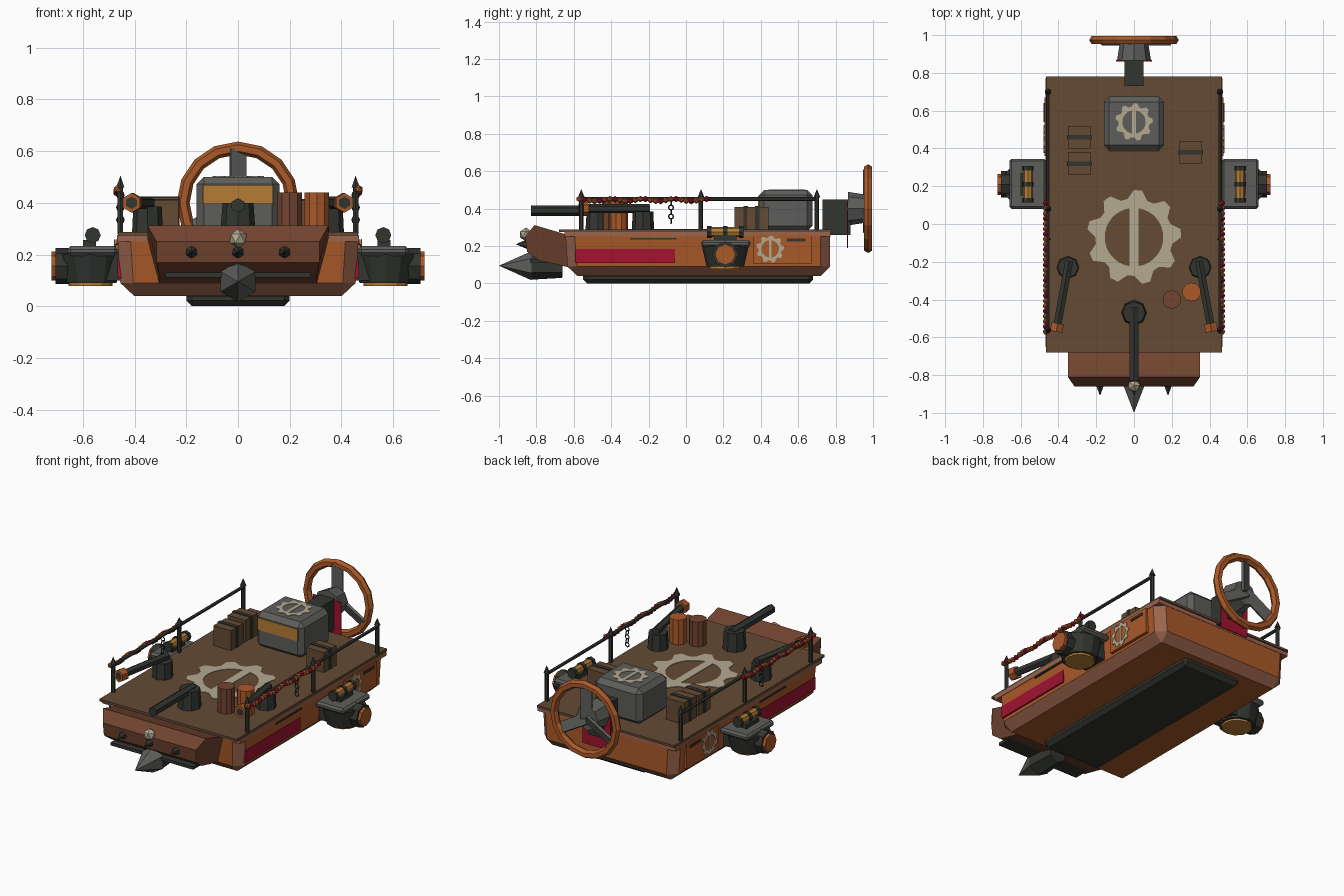
import bpy, bmesh, math
from mathutils import Vector, Matrix

cube = bpy.data.objects.get("Cube")
if cube:
    bpy.data.objects.remove(cube, do_unlink=True)


def material(name, r, g, b):
    m = bpy.data.materials.new(name)
    m.use_nodes = True
    m.diffuse_color = (r, g, b, 1)
    m.node_tree.nodes["Principled BSDF"].inputs["Base Color"].default_value = (r, g, b, 1)
    return m


ORANGE = material("rust orange", .40, .10, .022)
TRIM = material("worn copper", .33, .13, .075)
BROWN = material("red brown", .17, .058, .03)
DECK = material("deck brown", .125, .07, .033)
GRAY = material("steel gray", .11, .11, .105)
DARK = material("dark iron", .032, .036, .03)
RED = material("crimson", .36, .006, .03)
YELLOW = material("amber", .46, .2, .035)
BONE = material("bone", .46, .40, .28)


def finish(bm, name, *mats):
    bmesh.ops.recalc_face_normals(bm, faces=bm.faces[:])
    mesh = bpy.data.meshes.new(name)
    bm.to_mesh(mesh)
    bm.free()
    for m in mats:
        mesh.materials.append(m)
    ob = bpy.data.objects.new(name, mesh)
    bpy.context.collection.objects.link(ob)
    return ob


def box(name, x, y, z, mat, bevel=0.0):
    """Box from (min, max) ranges, with optional chamfered edges."""
    bm = bmesh.new()
    bmesh.ops.create_cube(bm, size=1)
    for v in bm.verts:
        for i, (lo, hi) in enumerate((sorted(x), sorted(y), sorted(z))):
            v.co[i] = lo if v.co[i] < 0 else hi
    if bevel:
        bmesh.ops.bevel(bm, geom=bm.edges[:], offset=bevel, segments=1, affect='EDGES')
    return finish(bm, name, mat)


def rod(name, a, b, r, mat, r2=None, sides=8):
    """Cylinder or cone from point a to point b."""
    a, b = Vector(a), Vector(b)
    d = b - a
    turn = d.to_track_quat('Z', 'Y').to_matrix().to_4x4()
    bm = bmesh.new()
    bmesh.ops.create_cone(bm, cap_ends=True, segments=sides, radius1=r,
                          radius2=r if r2 is None else r2, depth=d.length,
                          matrix=Matrix.Translation((a + b) / 2) @ turn)
    return finish(bm, name, mat)


def ball(bm, co, r, index=0, sub=1):
    new = bmesh.ops.create_icosphere(bm, subdivisions=sub, radius=r,
                                     matrix=Matrix.Translation(co))
    for v in new["verts"]:
        for f in v.link_faces:
            f.material_index = index


def cog(name, r, mat, place, teeth=9):
    """Thin toothed ring with one upright spoke, lying in its local XY plane."""
    bm = bmesh.new()
    n = teeth * 4
    rims = []
    for i in range(n):
        a = 2 * math.pi * i / n
        outer = r if i % 4 < 2 else r * .82
        rims.append([bm.verts.new((math.cos(a) * q, math.sin(a) * q, 0))
                     for q in (r * .62, outer)])
    for i in range(n):
        p, q = rims[i], rims[(i + 1) % n]
        bm.faces.new((p[0], p[1], q[1], q[0]))
    w, h = r * .1, r * .7
    bm.faces.new([bm.verts.new((x, y, 0)) for x, y in ((-w, -h), (w, -h), (w, h), (-w, h))])
    new = bmesh.ops.extrude_face_region(bm, geom=bm.faces[:])["geom"]
    bmesh.ops.translate(bm, vec=(0, 0, .004),
                        verts=[g for g in new if isinstance(g, bmesh.types.BMVert)])
    bm.transform(place)
    return finish(bm, name, mat)


# Hull with copper chamfers
bm = bmesh.new()
bmesh.ops.create_cube(bm, size=1)
for v in bm.verts:
    low = v.co.z < 0
    v.co = (math.copysign(.452 if low else .466, v.co.x),
            (-.63 if low else -.645) if v.co.y < 0 else .77, .04 if low else .26)
edges = [e for e in bm.edges if not all(v.co.z > .2 for v in e.verts)]
bmesh.ops.bevel(bm, geom=edges, offset=.05, segments=1, affect='EDGES', material=1)
finish(bm, "hull", ORANGE, TRIM)
box("hull_top_trim", (-.468, .468), (-.65, .772), (.25, .275), TRIM)
box("deck", (-.465, .465), (-.68, .78), (.274, .288), DECK)
box("keel", (-.2, .2), (-.55, .68), (0, .06), DARK, .022)

# Bow plate from a side profile
bm = bmesh.new()
profile = ((-.6, .25), (-.81, .312), (-.86, .25), (-.85, .17), (-.79, .125), (-.6, .08))
face = bm.faces.new([bm.verts.new((-.35, y, z)) for y, z in profile])
new = bmesh.ops.extrude_face_region(bm, geom=[face])["geom"]
bmesh.ops.translate(bm, vec=(.7, 0, 0), verts=[g for g in new if isinstance(g, bmesh.types.BMVert)])
for v in bm.verts:
    if v.co.y < -.82:
        v.co.x *= .9
    if v.co.z < .14:
        v.co.x *= .87
finish(bm, "bow_plate", BROWN)
box("bow_lip", (-.28, .28), (-.835, -.7), (.112, .13), DARK)
rod("ram_socket", (0, -.66, .09), (0, -.83, .095), .06, DARK, .075, 6)
rod("ram_spike", (0, -.825, .095), (0, -1, .095), .078, GRAY, 0, 6)
for x in (-.18, 0, .18):
    rod("bow_spike", (x, -.835, .21), (x, -.91, .21), .032, DARK, 0, 6)
bm = bmesh.new()
ball(bm, (0, -.855, .262), .037)
finish(bm, "bow_knob", BONE)

# Deck inlay
cog("deck_cog", .25, BONE, Matrix.Translation((0, -.07, .287)))

# Engine cabin
box("cabin", (-.16, .16), (.39, .675), (.28, .5), GRAY, .028)
box("cabin_window", (-.135, .135), (.384, .4), (.395, .468), YELLOW)
cog("cabin_cog", .1, BONE, Matrix.Translation((0, .54, .499)))

# Propeller on its pylon
box("pylon", (-.05, .05), (.73, .88), (.26, .45), DARK)
box("pylon_banner", (-.095, .095), (.861, .867), (.19, .44), RED)
rod("propeller_hub", (0, .865, .4), (0, .96, .4), .09, GRAY, .075)
bpy.ops.mesh.primitive_torus_add(major_segments=16, minor_segments=6, major_radius=.212,
                                 minor_radius=.025, location=(0, .974, .4),
                                 rotation=(math.pi / 2, 0, 0))
ring = bpy.context.object
ring.name = "propeller_ring"
ring.data.materials.append(ORANGE)
for i in range(3):
    a = math.radians(90 + i * 120)
    blade = box("propeller_blade", (0, .21), (-.008, .008), (-.032, .032), GRAY)
    blade.matrix_world = (Matrix.Translation((0, .965, .4)) @ Matrix.Rotation(-a, 4, 'Y')
                          @ Matrix.Rotation(.4, 4, 'X'))

# Main gun
rod("main_turret", (0, -.47, .28), (0, -.47, .4), .068, DARK, .06)
rod("main_barrel", (0, -.44, .39), (0, -.83, .39), .028, DARK, sides=6)

# Deck cargo
for x, y, h in ((-.29, .46, .42), (-.29, .32, .41), (.3, .38, .41)):
    box("crate", (x - .06, x + .06), (y - .06, y + .06), (.28, h), DECK)
    box("crate_strap", (x - .064, x + .064), (y - .012, y + .012), (.28, h + .004), DARK)
for x, y, mat in ((.2, -.4, BROWN), (.305, -.36, ORANGE)):
    rod("barrel", (x, y, .28), (x, y, .44), .05, mat, sides=10)

for s in (-1, 1):
    # Side plates
    box("side_stripe", (s * .44, s * .466), (-.59, -.06), (.11, .185), RED)
    box("side_panel", (s * .44, s * .474), (.36, .67), (.105, .258), ORANGE)
    box("side_vent", (s * .45, s * .471), (-.3, -.05), (.236, .244), DARK)
    box("rear_vent", (s * .45, s * .479), (.54, .64), (.225, .24), DARK)
    cog("side_cog", .075, BONE, Matrix.Translation((s * .475, .45, .185))
        @ Matrix.Rotation(s * math.pi / 2, 4, 'Y') @ Matrix.Rotation(math.pi / 2, 4, 'Z'))

    # Side guns
    base = Vector((s * .35, -.23, .4))
    tip = Vector((s * .412, -.57, .4))
    rod("side_turret", (base.x, base.y, .28), (base.x, base.y, .385), .06, DARK, .055)
    rod("side_barrel", base.lerp(tip, -.1), tip, .024, DARK, sides=6)
    rod("side_muzzle", base.lerp(tip, .87), tip, .038, ORANGE, sides=6)

    # Railing
    x = s * .455
    for y in (-.56, .08, .7):
        rod("rail_post", (x, y, .28), (x, y, .465), .012, DARK, sides=6)
        rod("rail_finial", (x, y, .46), (x, y, .505), .018, DARK, 0, 6)
    rod("rail_bar", (x, -.58, .452), (x, .71, .452), .01, DARK, sides=6)

    # Beads strung along the rail, drooping slightly
    bm = bmesh.new()
    for i in range(26):
        t = i / 25
        ball(bm, (s * .467, -.57 + t * .68, .452 - .012 * math.sin(t * math.pi * 4) ** 2),
             .017, 1 if i % 3 == 1 else 0)
    finish(bm, "rail_beads", ORANGE, RED)

    # Hanging chain of links
    for i in range(5):
        bpy.ops.mesh.primitive_torus_add(major_segments=8, minor_segments=4, major_radius=.013,
                                         minor_radius=.004, location=(x, -.08, .43 - i * .024),
                                         rotation=(math.pi / 2, 0, (i % 2) * math.pi / 2))
        link = bpy.context.object
        link.name = "chain_link"
        link.data.materials.append(DARK)

    # Side pod
    px, py = s * .57, .21
    box("pod_arm", (s * .44, px), (.13, .29), (.1, .21), DARK)
    rod("pod_body", (px, py, .09), (px, py, .2), .1, DARK, .125, 12)
    rod("pod_glow", (px, py, .078), (px, py, .092), .085, YELLOW, sides=12)
    box("pod_top", (s * .465, s * .66), (.08, .345), (.195, .232), GRAY, .012)
    rod("pod_collar", (s * .6, py, .155), (s * .705, py, .155), .07, DARK)
    rod("pod_cap", (s * .7, py, .155), (s * .722, py, .155), .056, ORANGE)

    # Lantern on the pod
    rod("lantern", (px - s * .008, .13, .275), (px - s * .008, .29, .275), .026, YELLOW)
    for y in (.125, .21, .295):
        rod("lantern_band", (px - s * .008, y - .012, .275), (px - s * .008, y + .012, .275),
            .031, DARK)
    box("lantern_foot", (px - .03, px + .02), (.15, .27), (.228, .256), DARK)
